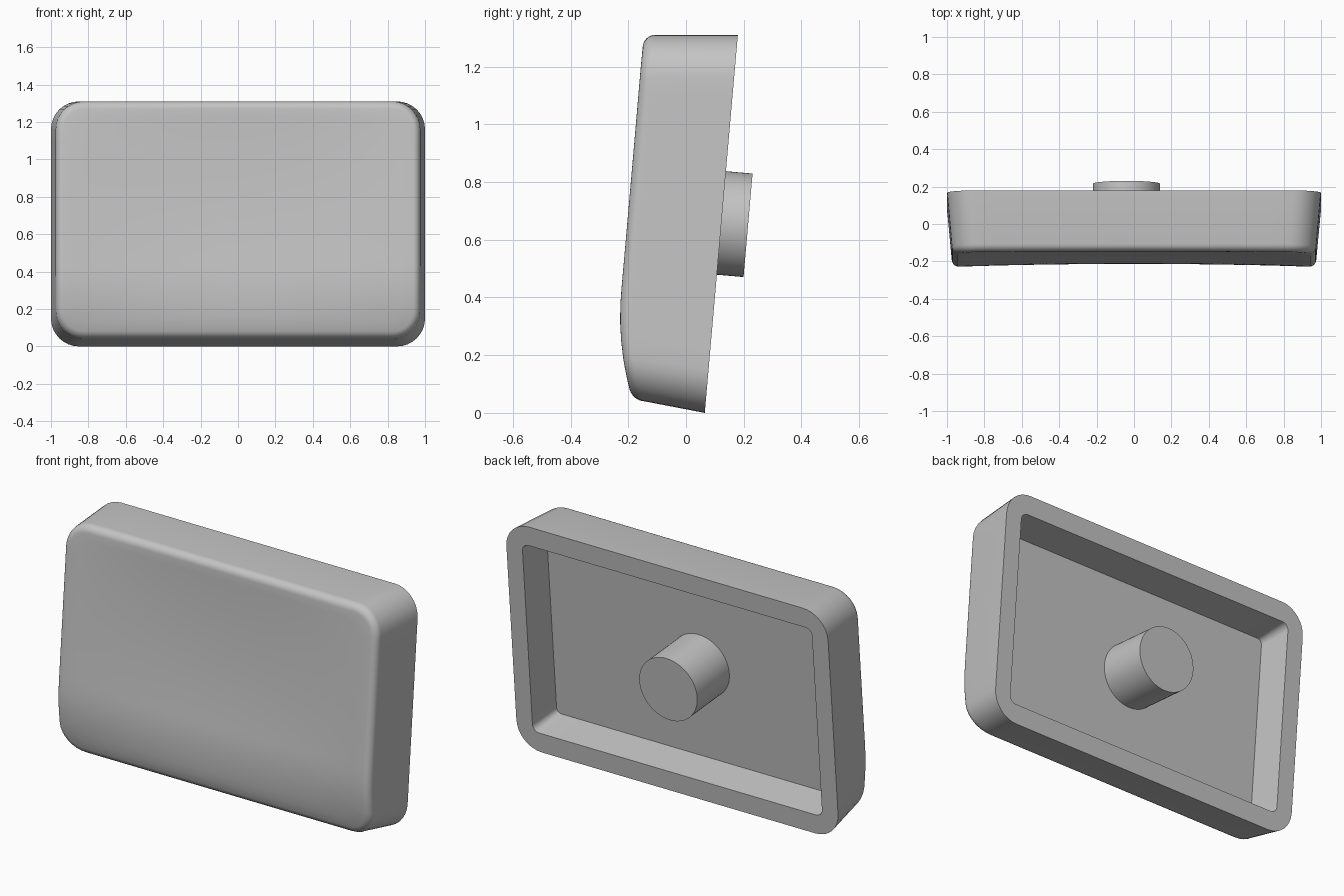
import bpy, bmesh, math
from mathutils import Matrix, Vector

if "Cube" in bpy.data.objects:
    bpy.data.objects.remove(bpy.data.objects["Cube"])

grey = bpy.data.materials.new("light grey plastic")
grey.diffuse_color = (0.55, 0.55, 0.55, 1)
grey.use_nodes = True
grey.node_tree.nodes["Principled BSDF"].inputs["Base Color"].default_value = grey.diffuse_color
TILT = math.atan(0.0875)
FILLET = 0.04


def back_y(z):
    return 0.065 + 0.0875 * z


def front_y(x, z):
    # leaning face, rolled back at the bottom, with a shallow finger dish
    y = -0.262 + 0.0875 * z + 0.52 * max(0, 0.42 - z) ** 2
    u, v = min(1, abs(x) / 0.95), min(1, abs(z - 0.72) / 0.6)
    return y + 0.03 * (1 - u * u) * (1 - v * v)


def rounded_rect(hw, z0, z1, r, corner=8, side=16):
    """Outline as (x, z) pairs; the same count for every size."""
    pts = []
    centres = [(hw - r, z1 - r), (-hw + r, z1 - r), (-hw + r, z0 + r), (hw - r, z0 + r)]
    for i, (cx, cz) in enumerate(centres):
        for k in range(corner + 1):
            a = math.pi / 2 * (i + k / corner)
            pts.append((cx + r * math.cos(a), cz + r * math.sin(a)))
        a = math.pi / 2 * (i + 1)
        nx, nz = centres[(i + 1) % 4]
        p = pts[-1]
        q = (nx + r * math.cos(a), nz + r * math.sin(a))
        pts += [(p[0] + (q[0] - p[0]) * k / side, p[1] + (q[1] - p[1]) * k / side)
                for k in range(1, side)]
    return pts


def finish(bm, name):
    bmesh.ops.recalc_face_normals(bm, faces=bm.faces)
    me = bpy.data.meshes.new(name)
    bm.to_mesh(me)
    bm.free()
    me.materials.append(grey)
    ob = bpy.data.objects.new(name, me)
    bpy.context.collection.objects.link(ob)
    return ob


def activate(ob):
    bpy.ops.object.select_all(action='DESELECT')
    ob.select_set(True)
    bpy.context.view_layer.objects.active = ob


# Cap shell: one loft from cavity floor, over the rim, to the dished face
DEPTH = 0.195
loops = [
    [(x, back_y(z) - DEPTH, z) for x, z in rounded_rect(0.885, 0.145, 1.185, 0.03)],
    [(x, back_y(z), z) for x, z in rounded_rect(0.9, 0.11, 1.2, 0.04)],
    [(x, back_y(z), z) for x, z in rounded_rect(1.0, 0.0, 1.31, 0.15)],
]
for k in range(7):
    a = math.pi / 2 * k / 6
    d = FILLET * (1 - math.cos(a))
    loops.append([(x, front_y(x, z) + FILLET * (1 - math.sin(a)), z)
                  for x, z in rounded_rect(0.975 - d, 0.04 + d, 1.31 - d, 0.15 - d)])
edge = [(x, z) for x, y, z in loops[-1]]
MID = 0.675
for k in range(1, 14):
    s = 1 - k / 14
    loops.append([(x * s, front_y(x * s, MID + (z - MID) * s), MID + (z - MID) * s)
                  for x, z in edge])

bm = bmesh.new()
rings = [[bm.verts.new(p) for p in loop] for loop in loops]
n = len(rings[0])
for a, b in zip(rings, rings[1:]):
    for i in range(n):
        j = (i + 1) % n
        bm.faces.new((a[i], a[j], b[j], b[i]))
bm.faces.new(rings[0])
tip = bm.verts.new((0, front_y(0, MID), MID))
for i in range(n):
    bm.faces.new((rings[-1][i], rings[-1][(i + 1) % n], tip))
cap = finish(bm, "cap_shell")
activate(cap)
bpy.ops.object.shade_smooth_by_angle(angle=math.radians(30))

# Stem: round post, square to the tilted back
end = Vector((-0.04, 0.215, 0.65))
place = Matrix.Translation(end) @ Matrix.Rotation(-math.pi / 2 - TILT, 4, 'X')
LENGTH = 0.295
bm = bmesh.new()
bmesh.ops.create_cone(bm, cap_ends=True, segments=64, radius1=0.18, radius2=0.18, depth=LENGTH,
                      matrix=place @ Matrix.Translation((0, 0, -LENGTH / 2)))
stem = finish(bm, "stem")

# Cross-shaped socket cut into the stem end
w, h, arm = 0.05, 0.042, 0.15
cross = [(w, h), (w, arm), (-w, arm), (-w, h), (-arm, h), (-arm, -h),
         (-w, -h), (-w, -arm), (w, -arm), (w, -h), (arm, -h), (arm, h)]
bm = bmesh.new()
face = bm.faces.new([bm.verts.new((x, y, -0.24)) for x, y in cross])
top = bmesh.ops.extrude_face_region(bm, geom=[face])["geom"]
bmesh.ops.translate(bm, vec=(0, 0, 0.3), verts=[v for v in top if isinstance(v, bmesh.types.BMVert)])
bm.transform(place)
cutter = finish(bm, "socket_cutter")
cutter.hide_render = True

activate(stem)
mod = stem.modifiers.new("socket", 'BOOLEAN')
mod.operation = 'DIFFERENCE'
mod.solver = 'EXACT'
mod.object = cutter
bpy.ops.object.modifier_apply(modifier=mod.name)
bpy.data.objects.remove(cutter)
bpy.ops.object.shade_smooth_by_angle(angle=math.radians(30))
